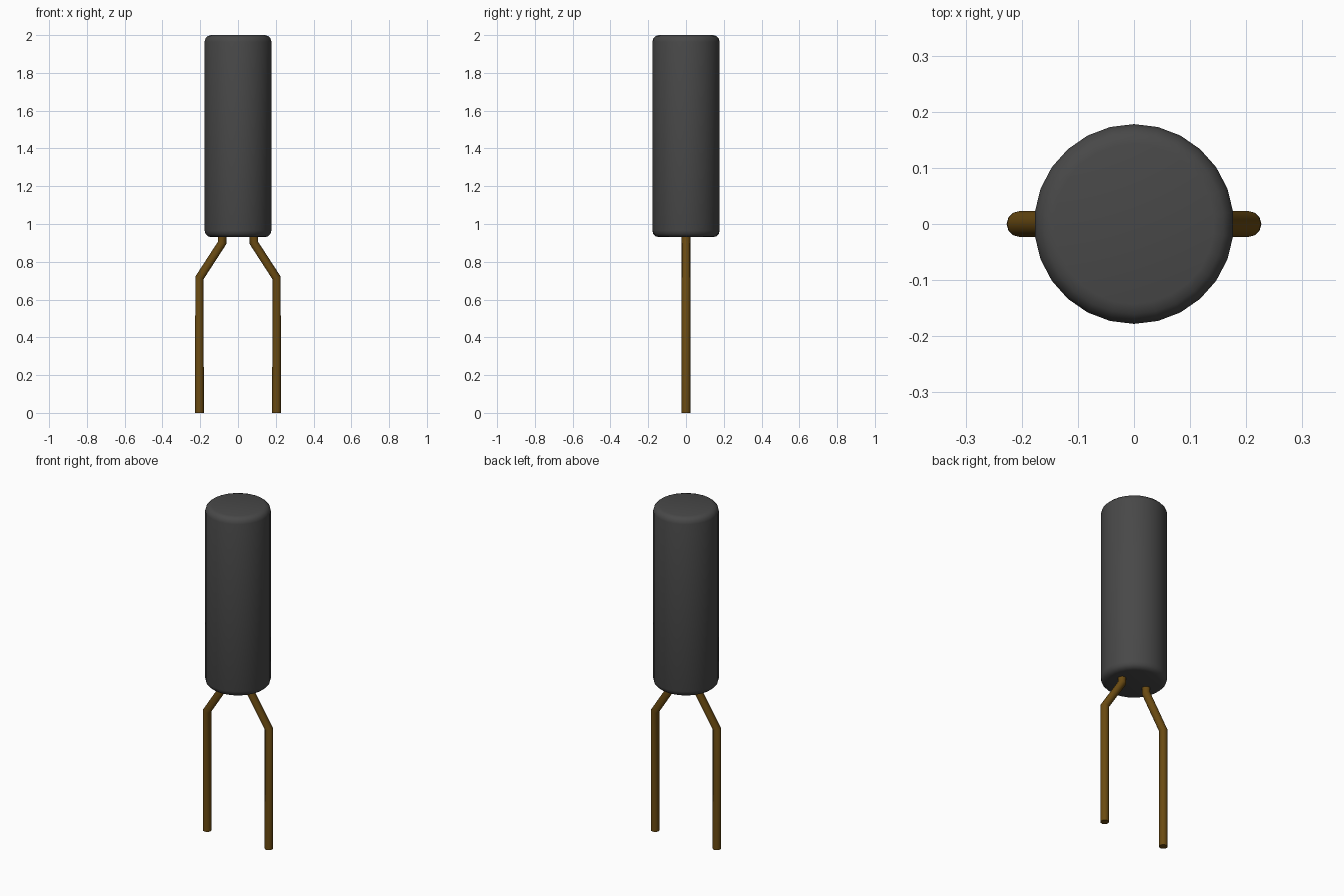
import bpy
import math

cube = bpy.data.objects.get("Cube")
if cube:
    bpy.data.objects.remove(cube, do_unlink=True)


def make_material(name, color):
    mat = bpy.data.materials.new(name)
    mat.use_nodes = True
    mat.diffuse_color = color
    bsdf = next(n for n in mat.node_tree.nodes if n.type == 'BSDF_PRINCIPLED')
    bsdf.inputs["Base Color"].default_value = color
    return mat


def activate(obj):
    bpy.ops.object.select_all(action='DESELECT')
    obj.select_set(True)
    bpy.context.view_layer.objects.active = obj


dark_grey = make_material("dark grey", (0.065, 0.065, 0.065, 1))
bronze = make_material("bronze", (0.145, 0.07, 0.006, 1))

# Cylindrical body with rounded rims
BOTTOM, TOP, RADIUS = 0.93, 2.0, 0.178
bpy.ops.mesh.primitive_cylinder_add(vertices=26, radius=RADIUS, depth=TOP - BOTTOM,
                                    location=(0, 0, (TOP + BOTTOM) / 2))
body = bpy.context.object
body.name = "body"
body.data.materials.append(dark_grey)
rim = body.modifiers.new("rounded rims", 'BEVEL')
rim.width = 0.035
rim.segments = 3
rim.limit_method = 'ANGLE'
rim.angle_limit = math.radians(60)
bpy.ops.object.modifier_apply(modifier=rim.name)
bpy.ops.object.shade_smooth_by_angle(angle=math.radians(35))


# Bent wire legs, running up into the body
def make_leg(name, side):
    path = [(0.084, 0.96), (0.084, 0.90), (0.204, 0.715), (0.204, 0)]
    curve = bpy.data.curves.new(name, 'CURVE')
    curve.dimensions = '3D'
    curve.bevel_depth = 0.023
    curve.bevel_resolution = 4
    curve.use_fill_caps = True
    spline = curve.splines.new('POLY')
    spline.points.add(len(path) - 1)
    for point, (x, z) in zip(spline.points, path):
        point.co = (side * x, 0, z, 1)
    leg = bpy.data.objects.new(name, curve)
    bpy.context.collection.objects.link(leg)
    curve.materials.append(bronze)
    activate(leg)
    bpy.ops.object.convert(target='MESH')
    bpy.ops.object.shade_smooth_by_angle(angle=math.radians(35))


make_leg("left_leg", 1)
make_leg("right_leg", -1)
